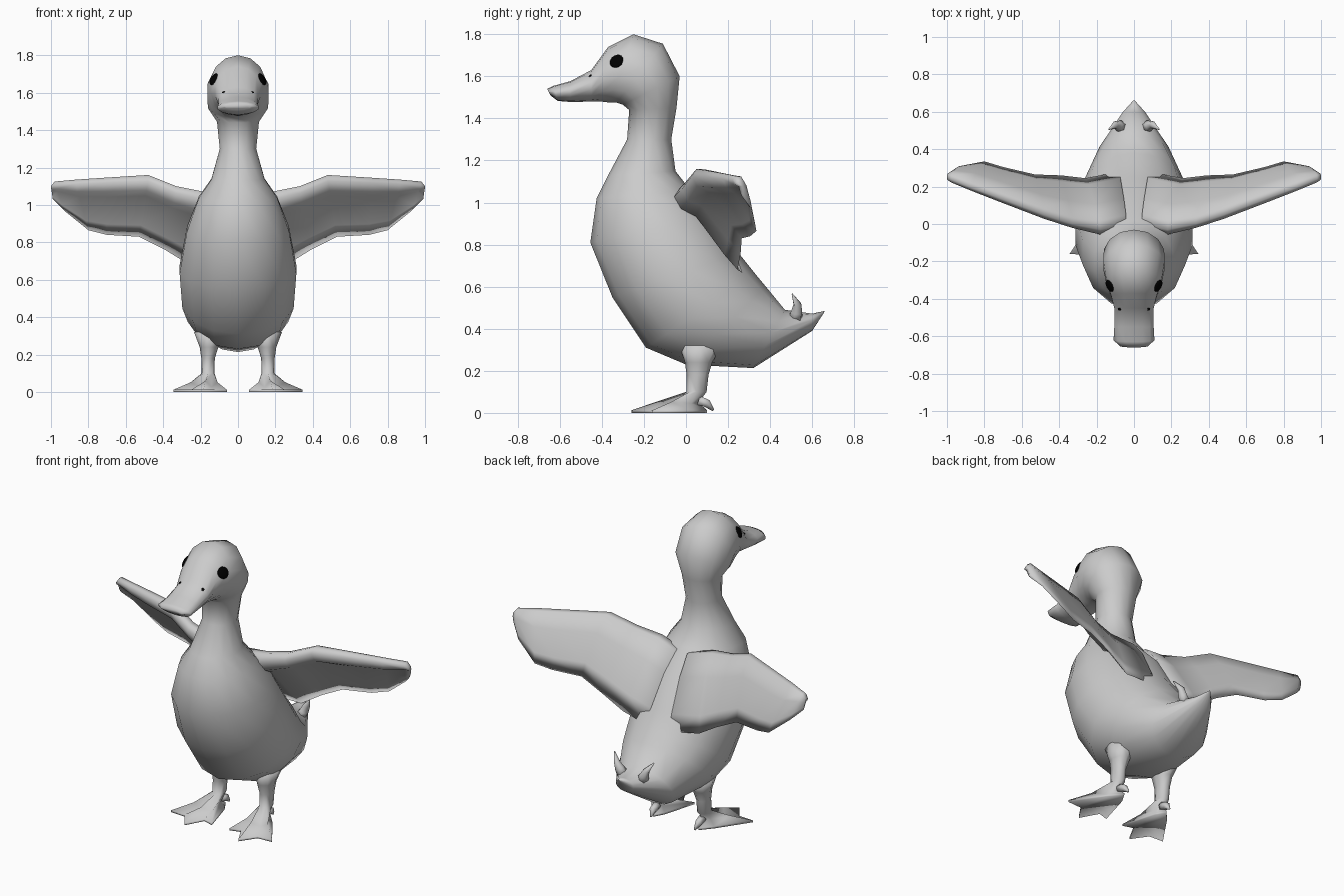
import bpy, bmesh
from math import sin, cos, pi
from mathutils import Vector, Matrix
from mathutils.bvhtree import BVHTree

if "Cube" in bpy.data.objects:
    bpy.data.objects.remove(bpy.data.objects["Cube"])


def loft(bm, rings, cap=True):
    """Skin a list of equal-length point rings."""
    vs = [[bm.verts.new(p) for p in r] for r in rings]
    n = len(vs[0])
    for a, b in zip(vs, vs[1:]):
        for i in range(n):
            bm.faces.new((a[i], a[(i + 1) % n], b[(i + 1) % n], b[i]))
    if cap:
        bm.faces.new(vs[0][::-1])
        bm.faces.new(vs[-1])


def tube(bm, pts, n=6):
    """Tapered tube through (x, y, z, radius) points."""
    ps = [Vector(p[:3]) for p in pts]
    rings = []
    for i, p in enumerate(pts):
        d = ps[min(i + 1, len(ps) - 1)] - ps[max(i - 1, 0)]
        q = d.to_track_quat('Z', 'Y')
        rings.append([ps[i] + q @ Vector((cos(2 * pi * k / n) * p[3], sin(2 * pi * k / n) * p[3], 0))
                      for k in range(n)])
    loft(bm, rings)


def finish(name, bm, mirror=True, mat=None):
    bmesh.ops.recalc_face_normals(bm, faces=bm.faces)
    me = bpy.data.meshes.new(name)
    bm.to_mesh(me)
    me.polygons.foreach_set("use_smooth", [True] * len(me.polygons))
    ob = bpy.data.objects.new(name, me)
    bpy.context.collection.objects.link(ob)
    if mirror:
        m = ob.modifiers.new("mirror", 'MIRROR')
        m.use_mirror_merge = False
    if mat:
        me.materials.append(mat)
    return ob


# Body, neck, head and bill: rings as (front y, z, back y, z, half width)
SECTIONS = [
    (-.645, 1.51, -.66, 1.54, .075), (-.61, 1.483, -.63, 1.555, .112),
    (-.55, 1.478, -.55, 1.577, .108), (-.45, 1.48, -.45, 1.63, .108),
    (-.40, 1.48, -.37, 1.74, .125), (-.36, 1.475, -.25, 1.80, .152),
    (-.33, 1.475, -.11, 1.755, .168), (-.30, 1.465, -.03, 1.60, .165),
    (-.27, 1.44, -.045, 1.45, .115), (-.28, 1.30, -.07, 1.30, .10),
    (-.37, 1.13, -.05, 1.15, .145), (-.425, 1.02, .02, 1.06, .215),
    (-.455, .81, .15, .93, .28), (-.35, .55, .25, .76, .32),
    (-.19, .31, .33, .66, .305), (0, .23, .38, .60, .275),
    (.32, .213, .47, .49, .19), (.60, .39, .60, .472, .06),
    (.655, .475, .66, .485, .006)]
N = 14
rings = []
for fy, fz, by, bz, w in SECTIONS:
    f, b = Vector((0, fy, fz)), Vector((0, by, bz))
    rings.append([(f + b) / 2 + (f - b) / 2 * cos(2 * pi * k / N) + Vector((w * sin(2 * pi * k / N), 0, 0))
                  for k in range(N)])
bm = bmesh.new()
loft(bm, rings)
finish("body", bm, mirror=False)
surface = BVHTree.FromBMesh(bm)

# Wings: leading point, trailing point, thickness
WING = [
    ((.04, 0, 1.04), (.08, .28, .66), .10), ((.18, -.03, 1.07), (.26, .245, .68), .10),
    ((.33, 0, 1.10), (.39, .26, .76), .085), ((.48, .05, 1.16), (.53, .265, .83), .08),
    ((.72, .14, 1.145), (.70, .305, .84), .07), ((.87, .195, 1.135), (.80, .335, .865), .06),
    ((.98, .24, 1.125), (.93, .31, .97), .05), ((1.0, .25, 1.10), (.99, .265, 1.03), .03)]
FOIL = [(0, 0), (.04, .45), (.18, .55), (.32, .15), (.8, .1), (1, 0), (.8, -.25), (.35, -.5), (.06, -.4)]
rings = []
for l, t, th in WING:
    l, t = Vector(l), Vector(t)
    c = t - l
    nrm = Vector((0, c.z, -c.y)).normalized()
    rings.append([l + c * u + nrm * v * th for u, v in FOIL])
bm = bmesh.new()
loft(bm, rings)
finish("wings", bm)

# Legs running down into webbed feet
bm = bmesh.new()
rings = []
for cx, cy, z, rx, ry in [(.155, .07, .32, .08, .10), (.155, .06, .24, .05, .065),
                          (.16, .055, .18, .036, .052), (.16, .05, .10, .034, .048)]:
    rings.append([Vector((cx - rx * sin(k * pi / 4), cy + ry * cos(k * pi / 4), z)) for k in range(8)])
OUT = [(.155, .10), (.12, .04), (.06, -.17), (.125, -.15), (.185, -.26), (.25, -.165), (.345, -.16), (.215, .03)]
MIDZ = [.05, .045, .052, .026, .06, .026, .052, .045]
rings.append([Vector((x * .5 + .08, y * .5 + .01, z)) for (x, y), z in zip(OUT, MIDZ)])
rings.append([Vector((x, y, .012)) for x, y in OUT])
rings.append([Vector((x, y, 0)) for x, y in OUT])
loft(bm, rings)
tube(bm, [(.155, .06, .06, .025), (.155, .10, .045, .022), (.15, .13, .012, .006)])
finish("legs_and_feet", bm)

# Curled tail feathers
bm = bmesh.new()
tube(bm, [(.06, .52, .44, .035), (.085, .525, .48, .028), (.10, .53, .515, .02), (.135, .505, .565, .003)])
finish("tail_curls", bm)

# Eyes and nostrils, flattened onto the head surface
black = bpy.data.materials.new("black")
black.diffuse_color = (0, 0, 0, 1)
black.use_nodes = True
black.node_tree.nodes["Principled BSDF"].inputs["Base Color"].default_value = black.diffuse_color
for name, y, z, r in [("eyes", -.33, 1.672, .035), ("nostrils", -.455, 1.603, .009)]:
    loc, nrm, _, _ = surface.ray_cast(Vector((1, y, z)), Vector((-1, 0, 0)))
    bm = bmesh.new()
    bmesh.ops.create_uvsphere(bm, u_segments=12, v_segments=8, radius=r)
    bm.transform(Matrix.Translation(loc) @ nrm.to_track_quat('Z', 'Y').to_matrix().to_4x4()
                 @ Matrix.Diagonal((1, 1, .35, 1)))
    finish(name, bm, mat=black)
